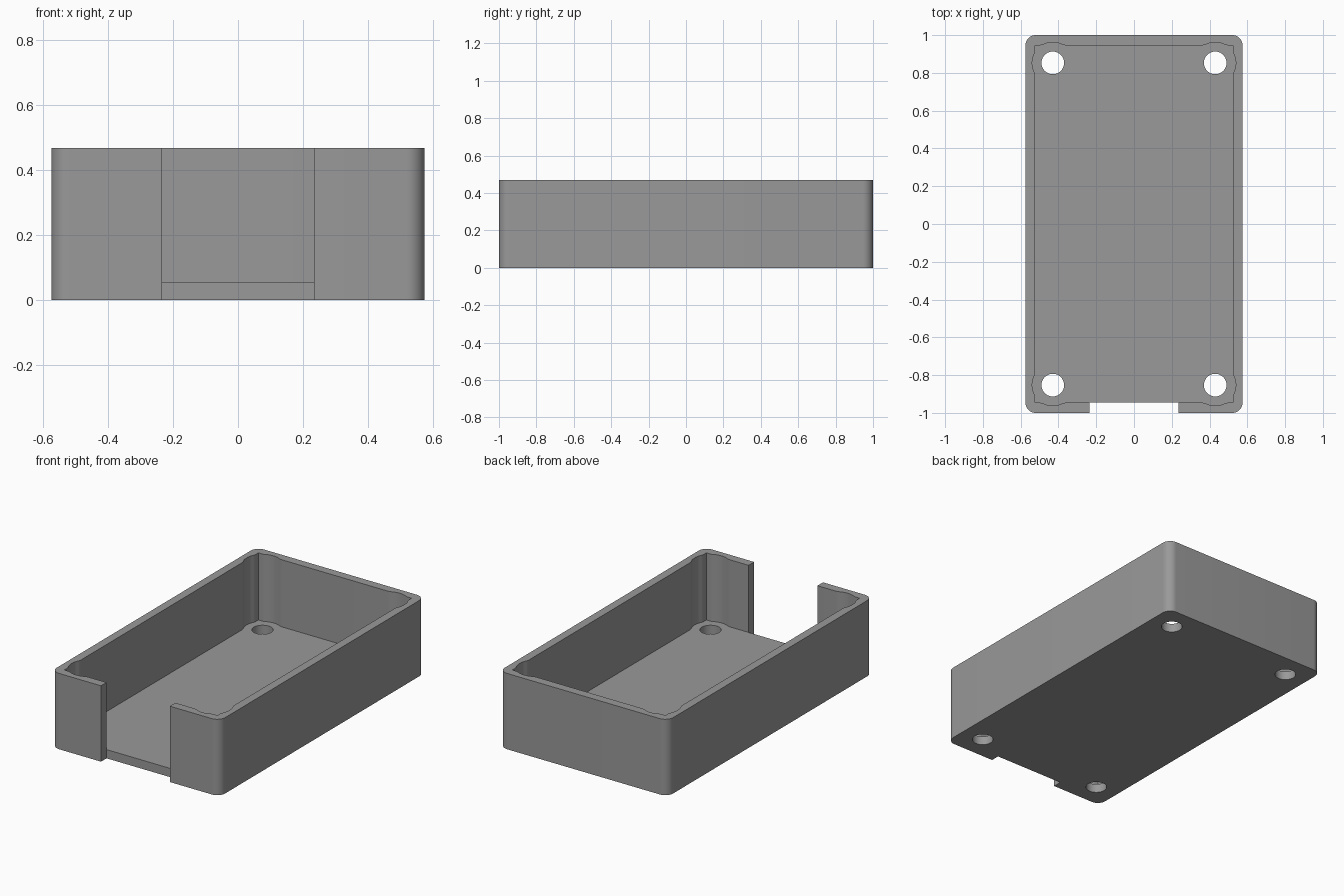
import bpy, bmesh, math

if "Cube" in bpy.data.objects:
    bpy.data.objects.remove(bpy.data.objects["Cube"])

HALF_X, HALF_Y, HEIGHT = 0.575, 1.0, 0.468   # outer shell
IN_X, IN_Y, FLOOR = 0.523, 0.946, 0.054      # cavity
HOLE_X, HOLE_Y, HOLE_R = 0.43, 0.853, 0.06   # screw holes
RELIEF_R, BLEND_R = 0.109, 0.05              # screw clearance bulges in the walls
NOTCH_X = 0.235                              # front opening
CORNER_R = 0.055                             # outer vertical corners


def arc(cx, cy, r, a0, a1, n):
    return [(cx + r * math.cos(a0 + (a1 - a0) * i / n),
             cy + r * math.sin(a0 + (a1 - a0) * i / n)) for i in range(n + 1)]


def bulge(offset):
    """Bulge as (along, outward) points: blend, clearance arc, blend."""
    dy = math.sqrt((RELIEF_R + BLEND_R) ** 2 - (offset + BLEND_R) ** 2)
    a = math.asin(dy / (RELIEF_R + BLEND_R))
    half = math.pi / 2
    first = arc(-dy, BLEND_R, BLEND_R, -half, -half + a, 5)
    mid = arc(0, -offset, RELIEF_R, half + a, half - a, 12)
    last = [(-x, y) for x, y in reversed(first)]
    return first[:-1] + mid + last[1:]


def walls(bm, path, z0, z1):
    """Upright strip along a path, facing to the right of its direction."""
    low = [bm.verts.new((x, y, z0)) for x, y in path]
    high = [bm.verts.new((x, y, z1)) for x, y in path]
    for i in range(len(path) - 1):
        bm.faces.new((low[i], low[i + 1], high[i + 1], high[i]))


def sheet(bm, loops, z, up):
    """Flat sheet bounded by an outer loop and optional hole loops."""
    edges = []
    for loop in loops:
        vs = [bm.verts.new((x, y, z)) for x, y in loop]
        edges += [bm.edges.new((vs[i - 1], vs[i])) for i in range(len(vs))]
    filled = bmesh.ops.triangle_fill(bm, edges=edges, use_beauty=True)["geom"]
    for f in filled:
        if isinstance(f, bmesh.types.BMFace):
            f.normal_update()
            if (f.normal.z > 0) != up:
                f.normal_flip()


# Outer path, from the right edge of the opening round to the left edge
outer = [(NOTCH_X, -IN_Y), (NOTCH_X, -HALF_Y)]
for k, (sx, sy) in enumerate([(1, -1), (1, 1), (-1, 1), (-1, -1)]):
    outer += arc(sx * (HALF_X - CORNER_R), sy * (HALF_Y - CORNER_R), CORNER_R,
                 (k - 1) * math.pi / 2, k * math.pi / 2, 12)
outer += [(-NOTCH_X, -HALF_Y), (-NOTCH_X, -IN_Y)]

# Inner path: one corner with two bulges, mirrored into four
corner = ([(IN_X + o, HOLE_Y + t) for t, o in bulge(IN_X - HOLE_X)] + [(IN_X, IN_Y)]
          + [(HOLE_X - t, IN_Y + o) for t, o in bulge(IN_Y - HOLE_Y)])
inner = ([(NOTCH_X, -IN_Y)]
         + [(x, -y) for x, y in reversed(corner)] + corner
         + [(-x, y) for x, y in reversed(corner)] + [(-x, -y) for x, y in corner]
         + [(-NOTCH_X, -IN_Y)])

# Four screw holes
holes = [arc(sx * HOLE_X, sy * HOLE_Y, HOLE_R, 0, 2 * math.pi, 40)
         for sx in (-1, 1) for sy in (-1, 1)]
rings = [h[:-1] for h in holes]

bm = bmesh.new()
walls(bm, outer, 0, HEIGHT)                                  # outside and opening cheeks
walls(bm, [(-NOTCH_X, -IN_Y), (NOTCH_X, -IN_Y)], 0, FLOOR)   # floor edge in the opening
walls(bm, inner[::-1], FLOOR, HEIGHT)                        # cavity sides
for h in holes:
    walls(bm, h[::-1], 0, FLOOR)                             # hole sides
sheet(bm, [outer] + rings, 0, False)                         # underside
sheet(bm, [inner] + rings, FLOOR, True)                      # cavity floor
sheet(bm, [outer + inner[-2:0:-1]], HEIGHT, True)            # rim
bmesh.ops.remove_doubles(bm, verts=bm.verts[:], dist=1e-5)

mesh = bpy.data.meshes.new("open_case")
bm.to_mesh(mesh)
bm.free()
case = bpy.data.objects.new("open_case", mesh)
bpy.context.collection.objects.link(case)

# Plain grey plastic
grey = bpy.data.materials.new("grey_plastic")
grey.diffuse_color = (0.32, 0.32, 0.32, 1)
grey.use_nodes = True
grey.node_tree.nodes["Principled BSDF"].inputs["Base Color"].default_value = grey.diffuse_color
mesh.materials.append(grey)
bpy.context.view_layer.objects.active = case
case.select_set(True)
bpy.ops.object.shade_smooth_by_angle(angle=math.radians(30))
